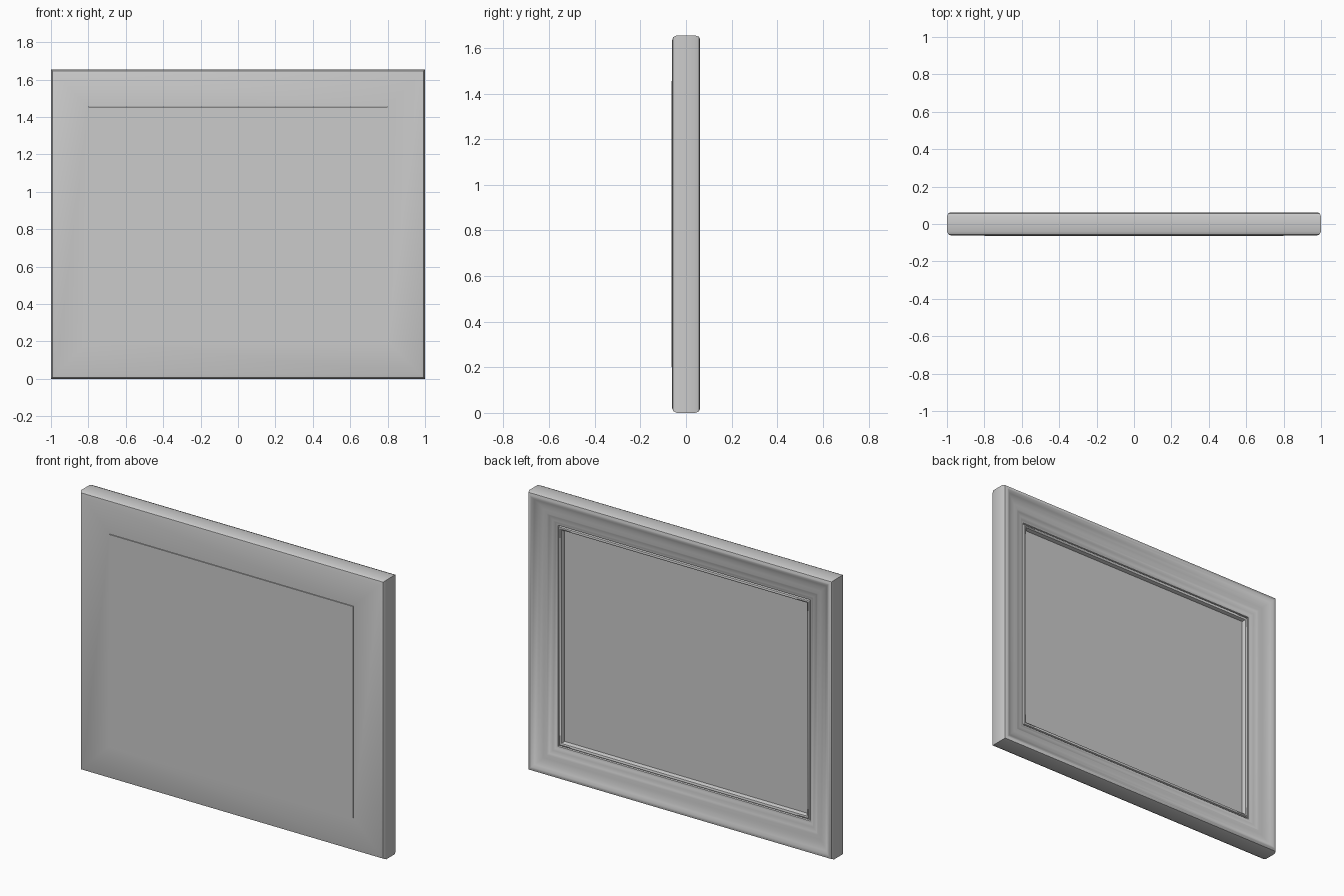
import bpy
import bmesh

if "Cube" in bpy.data.objects:
    bpy.data.objects.remove(bpy.data.objects["Cube"], do_unlink=True)

HALF_W, HEIGHT, BORDER = 1.0, 1.655, 0.2

grey = bpy.data.materials.new("light grey")
grey.use_nodes = True
colour = (0.6, 0.6, 0.6, 1)
grey.diffuse_color = colour
grey.node_tree.nodes["Principled BSDF"].inputs["Base Color"].default_value = colour


def finish(name, bm):
    bmesh.ops.recalc_face_normals(bm, faces=bm.faces)
    mesh = bpy.data.meshes.new(name)
    bm.to_mesh(mesh)
    bm.free()
    obj = bpy.data.objects.new(name, mesh)
    bpy.context.collection.objects.link(obj)
    mesh.materials.append(grey)
    bpy.ops.object.select_all(action="DESELECT")
    obj.select_set(True)
    bpy.context.view_layer.objects.active = obj
    bpy.ops.object.shade_smooth_by_angle(angle=0.7)
    return obj


def ring(bm, inset, y):
    """Four mitred corners at a given inset from the outer edge."""
    x, low, high = HALF_W - inset, inset, HEIGHT - inset
    return [bm.verts.new(p) for p in ((-x, y, low), (x, y, low), (x, y, high), (-x, y, high))]


# Moulding section: (inset from outer edge, depth)
section = [
    (BORDER, -0.06), (0.025, -0.062), (0.008, -0.056), (0, -0.04),   # flat side, round edge
    (0, 0.04), (0.006, 0.056), (0.018, 0.062), (0.028, 0.06),        # outer rim
    (0.042, 0.05), (0.065, 0.041), (0.09, 0.036), (0.112, 0.035),    # cove
    (0.122, 0.028), (0.145, 0.026), (0.158, 0.018), (0.172, 0.016),  # steps
    (0.176, 0.008), (0.18, 0.017), (0.187, 0.02), (0.195, 0.016),    # groove and bead
    (BORDER, 0.004),
]

# Frame: the section carried round four mitred corners
bm = bmesh.new()
rings = [ring(bm, *point) for point in section]
for a, b in zip(rings, rings[1:] + rings[:1]):
    for i in range(4):
        j = (i + 1) % 4
        bm.faces.new((a[i], a[j], b[j], b[i]))
finish("frame", bm)

# Panel: fills the opening, standing slightly proud on the flat side
bm = bmesh.new()
front = ring(bm, BORDER + 0.001, -0.064)
back = ring(bm, BORDER + 0.001, -0.005)
bm.faces.new(front)
bm.faces.new(back)
for i in range(4):
    j = (i + 1) % 4
    bm.faces.new((front[i], front[j], back[j], back[i]))
finish("panel", bm)
